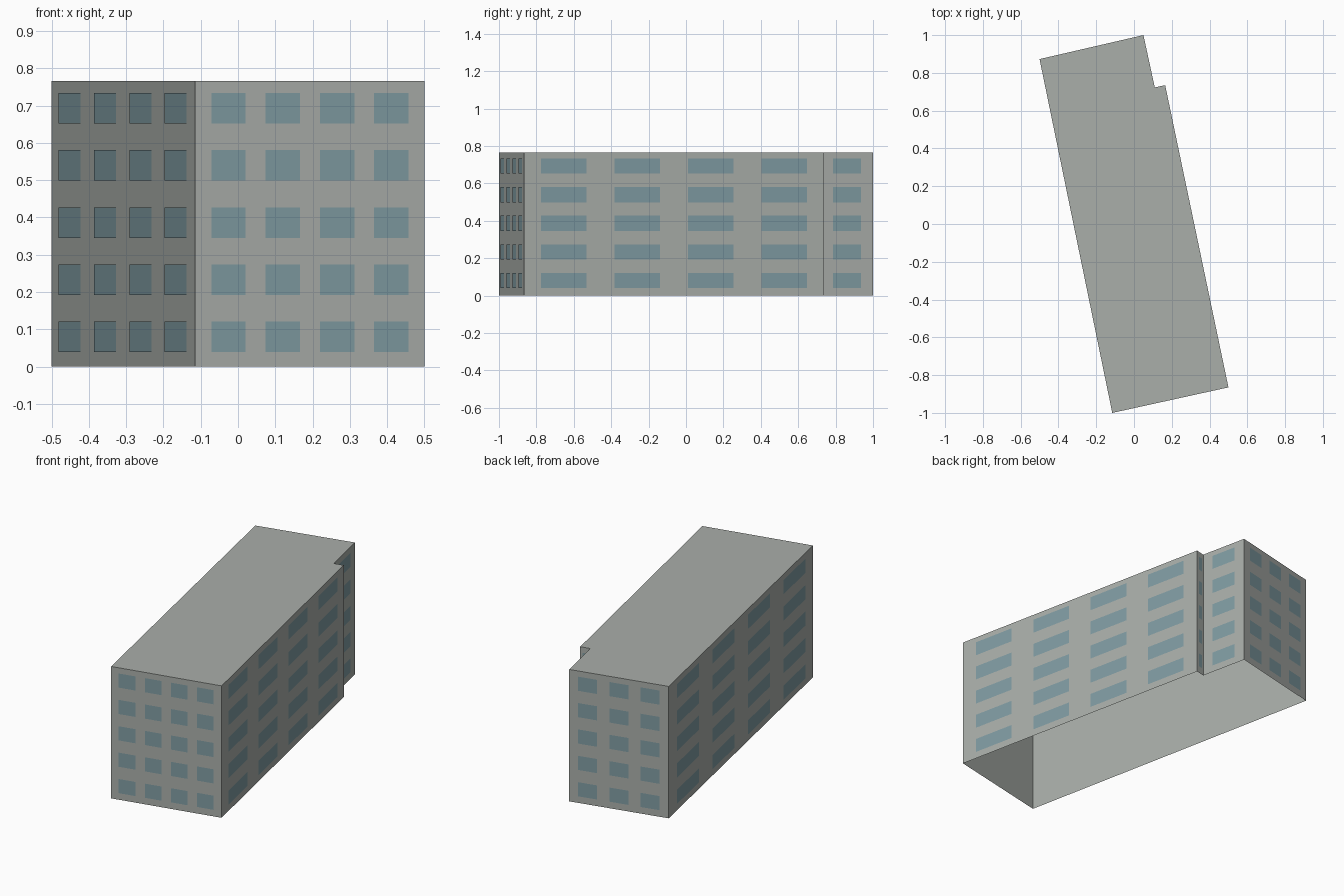
import bpy
import bmesh
from mathutils import Vector

cube = bpy.data.objects.get("Cube")
if cube:
    bpy.data.objects.remove(cube, do_unlink=True)

HEIGHT = 0.766
FLOORS = 5
STOREY = HEIGHT / FLOORS
SILL, HEAD = 0.039, 0.121   # window bottom and top within a storey
OFFSET = 0.002              # how far the panes stand off the wall

# Footprint corners, counter-clockwise from the front left
FOOTPRINT = [Vector((x, y, 0)) for x, y in (
    (-0.115, -1.0), (0.5, -0.865), (0.165, 0.735),
    (0.11, 0.723), (0.05, 1.0), (-0.5, 0.873))]

# Per wall: name, window columns, first margin and window width (wall fractions)
WALLS = [
    ("front", 4, 0.07, 0.15),
    ("right", 4, 0.056, 0.152),
    ("step", 1, 0.23, 0.54),
    ("right_rear", 1, 0.23, 0.54),
    ("back", 3, 0.09, 0.19),
    ("left", 4, 0.054, 0.153),
]


def make_material(name, rgb):
    mat = bpy.data.materials.new(name)
    mat.use_nodes = True
    color = (*rgb, 1.0)
    mat.diffuse_color = color
    mat.node_tree.nodes["Principled BSDF"].inputs["Base Color"].default_value = color
    return mat


def make_object(name, bm, mat):
    mesh = bpy.data.meshes.new(name)
    bm.to_mesh(mesh)
    bm.free()
    mesh.materials.append(mat)
    obj = bpy.data.objects.new(name, mesh)
    bpy.context.collection.objects.link(obj)
    return obj


def upright_quad(bm, a, b, low, high):
    corners = ((a, low), (b, low), (b, high), (a, high))
    bm.faces.new([bm.verts.new((p.x, p.y, z)) for p, z in corners])


concrete = make_material("grey concrete", (0.40, 0.425, 0.40))
glass = make_material("blue grey glass", (0.215, 0.333, 0.365))

# Building shell: walls and flat roof, open underneath
bm = bmesh.new()
roof = bm.faces.new([bm.verts.new(p + Vector((0, 0, HEIGHT))) for p in FOOTPRINT])
walls = bmesh.ops.extrude_edge_only(bm, edges=list(roof.edges))
for v in walls["geom"]:
    if isinstance(v, bmesh.types.BMVert):
        v.co.z = 0
bmesh.ops.recalc_face_normals(bm, faces=bm.faces)
roof.normal_update()
if roof.normal.z < 0:
    bmesh.ops.reverse_faces(bm, faces=bm.faces)
make_object("building_shell", bm, concrete)

# Window panes: a regular grid on every wall
for i, (name, columns, margin, width) in enumerate(WALLS):
    start, end = FOOTPRINT[i], FOOTPRINT[(i + 1) % len(FOOTPRINT)]
    along = end - start
    outward = along.cross(Vector((0, 0, 1))).normalized() * OFFSET
    pitch = (1 - 2 * margin - width) / max(columns - 1, 1)
    bm = bmesh.new()
    for col in range(columns):
        left = margin + col * pitch
        a = start + along * left + outward
        b = start + along * (left + width) + outward
        for floor in range(FLOORS):
            base = floor * STOREY
            upright_quad(bm, a, b, base + SILL, base + HEAD)
    make_object(name + "_windows", bm, glass)
